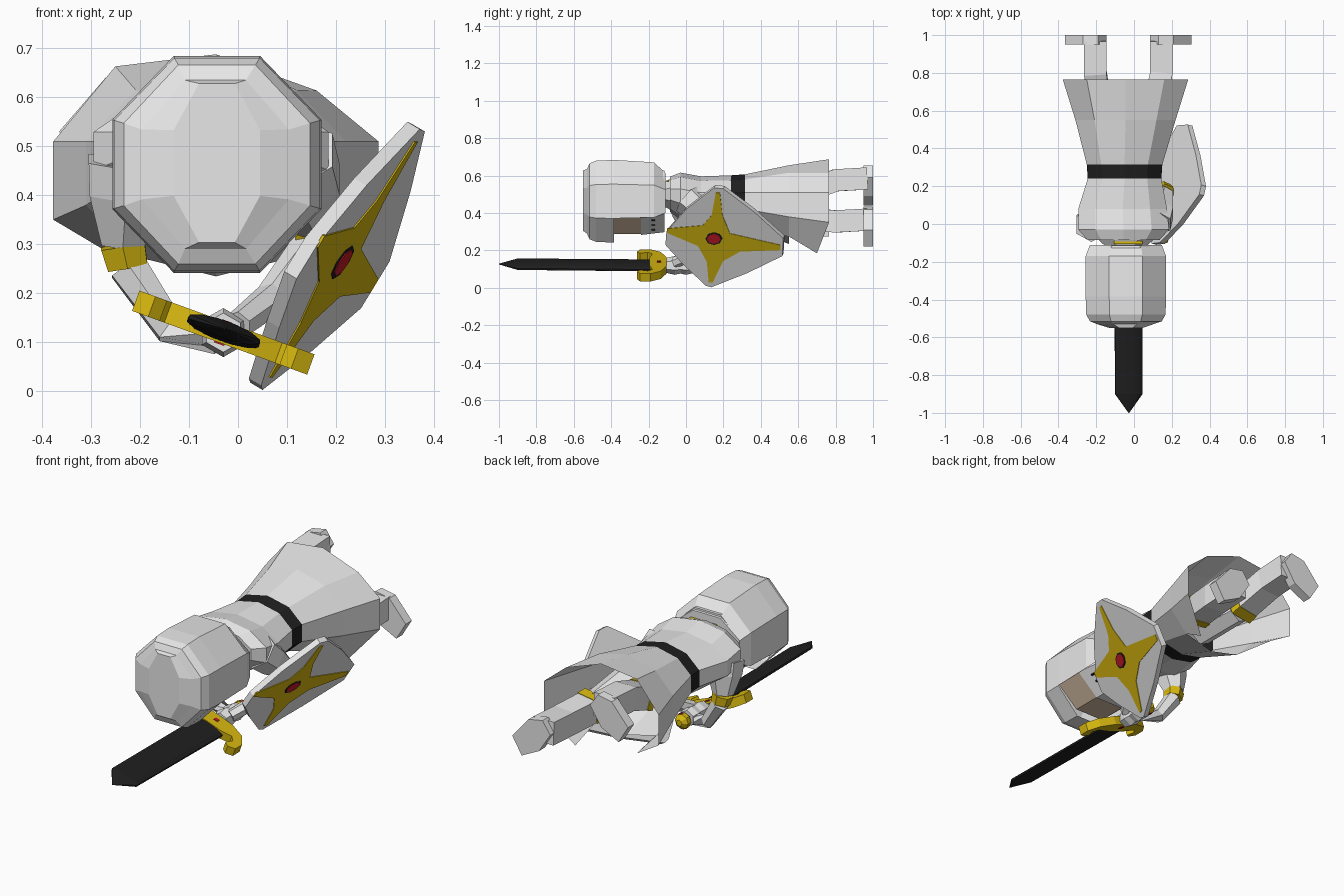
import bpy, bmesh, math
from mathutils import Vector, Matrix

if "Cube" in bpy.data.objects:
    bpy.data.objects.remove(bpy.data.objects["Cube"])


def mat(name, r, g, b):
    m = bpy.data.materials.new(name)
    m.diffuse_color = (r, g, b, 1)
    m.use_nodes = True
    m.node_tree.nodes["Principled BSDF"].inputs["Base Color"].default_value = m.diffuse_color
    return m


GREY = mat("light grey", .80, .80, .80)
GOLD = mat("gold", .68, .48, .005)
BLACK = mat("black", .014, .014, .014)
SKIN = mat("skin tan", .68, .53, .38)
RED = mat("red", .55, .01, .02)


def finish(name, bm, *mats):
    bmesh.ops.recalc_face_normals(bm, faces=bm.faces)
    me = bpy.data.meshes.new(name)
    bm.to_mesh(me)
    bm.free()
    for m in mats:
        me.materials.append(m)
    ob = bpy.data.objects.new(name, me)
    bpy.context.collection.objects.link(ob)
    return ob


def bridge(bm, rings, caps=(True, True)):
    vs = [[bm.verts.new(p) for p in r] for r in rings]
    n = len(vs[0])
    for a, b in zip(vs, vs[1:]):
        for i in range(n):
            j = (i + 1) % n
            bm.faces.new((a[i], a[j], b[j], b[i]))
    if caps[0]:
        bm.faces.new(vs[0])
    if caps[1]:
        bm.faces.new(vs[-1])


def loft(rings, n, caps=(True, True)):
    """Rings across y: (y, centre x, centre z, half width, half height)."""
    bm = bmesh.new()
    k = 1 / math.cos(math.pi / n)
    ang = [(i + .5) * 2 * math.pi / n for i in range(n)]
    bridge(bm, [[(cx + rx * k * math.cos(a), y, cz + rz * k * math.sin(a)) for a in ang]
                for y, cx, cz, rx, rz in rings], caps)
    return bm


def tube(name, pts, radii, n, m):
    pts = [Vector(p) for p in pts]
    rings = []
    for i, p in enumerate(pts):
        d = (pts[min(i + 1, len(pts) - 1)] - pts[max(i - 1, 0)]).normalized()
        ref = Vector((1, 0, 0)) if abs(d.x) < .8 else Vector((0, 1, 0))
        v = d.cross(ref).normalized()
        u = v.cross(d)
        rings.append([p + radii[i] * (u * math.cos(t) + v * math.sin(t))
                      for t in [(j + .5) * 2 * math.pi / n for j in range(n)]])
    bm = bmesh.new()
    bridge(bm, rings)
    return finish(name, bm, m)


def prism(name, pts, offset, m):
    bm = bmesh.new()
    o = Vector(offset)
    bridge(bm, [[Vector(p) for p in pts], [Vector(p) + o for p in pts]])
    return finish(name, bm, m)


def box(name, lo, hi, m):
    return prism(name, [(lo[0], lo[1], lo[2]), (hi[0], lo[1], lo[2]),
                        (hi[0], lo[1], hi[2]), (lo[0], lo[1], hi[2])],
                 (0, hi[1] - lo[1], 0), m)


# Helmet: faceted shell with a raised crown strip, open over the face (which looks down)
CX, CZ = -.043, .463
bm = loft([(-.55, CX, CZ + .003, .088, .162), (-.53, CX - .003, CZ, .15, .172),
           (-.515, CX, CZ, .19, .203), (-.48, CX, CZ, .21, .217),
           (-.385, CX, CZ, .213, .221), (-.17, CX, CZ, .213, .208),
           (-.11, CX, CZ, .19, .15)], 8)
cut = [f for f in bm.faces if f.calc_center_median().y > -.38
       and f.calc_center_median().z < .37]
bmesh.ops.delete(bm, geom=cut, context='FACES')
finish("helmet", bm, GREY)

# Face and mail chin guard with small dark rings
finish("face", loft([(-.40, CX, CZ, .20, .175), (-.23, CX, CZ, .20, .175)], 8), SKIN)
finish("chin_guard", loft([(-.24, CX, CZ, .204, .18), (-.115, CX, CZ, .18, .165)], 8), GREY)
for s in (-1, 1):
    for t in (.25, .5, .75):
        x, z = CX + s * (.08 + .11 * t), .287 + .102 * t
        box("mail_ring", (x - .005, -.185, z - .005), (x + .005, -.165, z + .002), BLACK)

# Tunic with belt and flared skirt, slit open at the front (underside)
bm = loft([(-.085, -.055, .50, .19, .09), (-.03, -.055, .49, .24, .12),
           (.08, -.06, .47, .235, .12), (.24, -.05, .465, .195, .13),
           (.315, -.05, .465, .20, .135), (.55, -.045, .445, .265, .20),
           (.765, -.045, .43, .332, .245)], 10, (True, False))
slit = []
for f in bm.faces:
    c = f.calc_center_median()
    if .24 < c.y < .315:
        f.material_index = 1
    if c.y > .5 and c.z < .33 and -.2 < c.x < .1:
        slit.append(f)
bmesh.ops.delete(bm, geom=slit, context='FACES')
for v in bm.verts:
    if v.co.y > .7 and v.co.z > .55:          # hem rises over the raised left leg
        v.co.z -= .12 * (v.co.x + .045)
    elif v.co.y > .7 and v.co.z < .25 and v.co.x > 0:
        v.co = (.15, .7, .185)
    elif v.co.y > .7 and v.co.z < .25:
        v.co.z = .275
finish("tunic", bm, GREY, BLACK)
finish("collar", loft([(-.125, CX, .5, .10, .06), (-.08, CX, .5, .15, .085)], 8), GREY)
box("collar_trim", (-.105, -.105, .57), (.045, -.09, .578), GOLD)

# Arms: sleeve, gold cuff, forearm and hand on the sword grip
arms = [((-.225, -.005, .47), (-.235, .03, .30), (-.225, .035, .255), (-.14, .02, .13), (-.04, .0, .105)),
        ((.115, .01, .48), (.165, .165, .34), (.155, .185, .30), (.07, .06, .19), (.0, -.06, .135))]
for side, (sh, el, cu, wr, ha) in zip(("left", "right"), arms):
    mid = Vector(sh).lerp(Vector(el), .4)
    tube(side + "_sleeve", [sh, mid, el], [.092, .085, .05], 6, GREY)
    tube(side + "_cuff", [el, cu], [.052, .047], 6, GOLD)
    tube(side + "_forearm", [cu, wr, ha], [.044, .036, .03], 6, GREY)
    tube(side + "_hand", [(-.03, ha[1] - .045, .12), (-.03, ha[1], .12), (-.03, ha[1] + .035, .12)],
         [.04, .05, .042], 6, GREY)

# Legs: trousers, gold boot cuff, boot shaft, turned-out foot (left leg is raised)
legs = (("left", 1, 0, (-.13, .35, .47), (-.175, .6, .5)),
        ("right", -1, -.22, (.05, .35, .45), (.105, .6, .375)))
for side, s, dz, hip, knee in legs:
    def px(x, y, z):
        return (x if s == 1 else -.06 - x, y, z + dz)
    knee = Vector(knee)
    low = knee.lerp(Vector(px(-.205, .8, .575)), .25)
    tube(side + "_thigh", [hip, knee], [.08, .07], 6, GREY)
    tube(side + "_boot_cuff", [knee, low], [.09, .088], 4, GOLD)
    tube(side + "_boot", [low, px(-.205, .8, .575), px(-.205, .97, .585)],
         [.084, .084, .084], 4, GREY)
    prism(side + "_foot", [px(x, .95, z) for x, z in
          ((-.145, .59), (-.19, .655), (-.27, .64), (-.365, .53), (-.31, .44), (-.21, .49))],
          (0, .05, 0), GREY)

# Sword: tilted about its length, blade pointing forward
frame = Matrix.Translation((-.03, 0, .12)) @ Matrix.Rotation(math.radians(20), 4, 'Y')
blade = finish("sword_blade", loft([(-1, 0, .008, .002, .002), (-.9, 0, .007, .076, .017),
                                    (-.15, 0, 0, .078, .018)], 12), BLACK)
half = [(.07, -.105), (.15, -.135), (.19, -.19), (.19, -.245), (.155, -.262),
        (.13, -.245), (.145, -.205), (.12, -.18), (.06, -.195)]
outline = half + [(-x, y) for x, y in reversed(half)]
guard = prism("sword_guard", [(x, y, -.022) for x, y in outline], (0, 0, .044), GOLD)
grip = finish("sword_grip", loft([(-.11, 0, 0, .02, .02), (.05, 0, 0, .02, .02)], 8), BLACK)
pommel = finish("pommel", loft([(.035, 0, 0, .018, .018), (.055, 0, 0, .036, .036),
                                (.08, 0, 0, .036, .036), (.1, 0, 0, .015, .015)], 8), GOLD)
guard_gem = box("guard_gem", (-.011, -.155, -.025), (.011, -.135, .025), RED)
pommel_gem = box("pommel_gem", (-.01, .058, -.039), (.01, .077, .039), RED)
for ob in (blade, guard, grip, pommel, guard_gem, pommel_gem):
    ob.matrix_world = frame

# Shield: tilted plate given by its side outline (y, z)
N = Vector((.84, -.225, -.5)).normalized()
CENTRE = Vector((.21, .15, .265))


def on_shield(yz, lift=0):
    y, z = yz
    x = CENTRE.x - (N.y * (y - CENTRE.y) + N.z * (z - CENTRE.z)) / N.x
    return Vector((x, y, z)) + N * lift


plate = [(.15, .535), (.2, .53), (.36, .41), (.52, .265), (.515, .17), (.33, .08),
         (.135, .003), (.105, .012), (-.02, .13), (-.11, .23), (-.105, .3), (.0, .42)]
prism("shield", [on_shield(p) for p in plate], N * -.03, GREY)
star = [(.16, .51), (.182, .51), (.195, .39), (.235, .292), (.505, .23), (.505, .203),
        (.29, .195), (.2, .145), (.143, .03), (.122, .03), (.112, .14), (.065, .225),
        (-.1, .295), (-.1, .318), (.09, .335), (.138, .39)]
prism("shield_star", [on_shield(p, .003) for p in star], N * -.006, GOLD)
for name, r, lift, m in (("emblem_rim", .045, .005, BLACK), ("emblem", .036, .007, RED)):
    prism(name, [on_shield((.15 + r * math.cos(t), .265 + .75 * r * math.sin(t)), lift)
                 for t in [i * math.pi / 4 for i in range(8)]], N * -.006, m)
